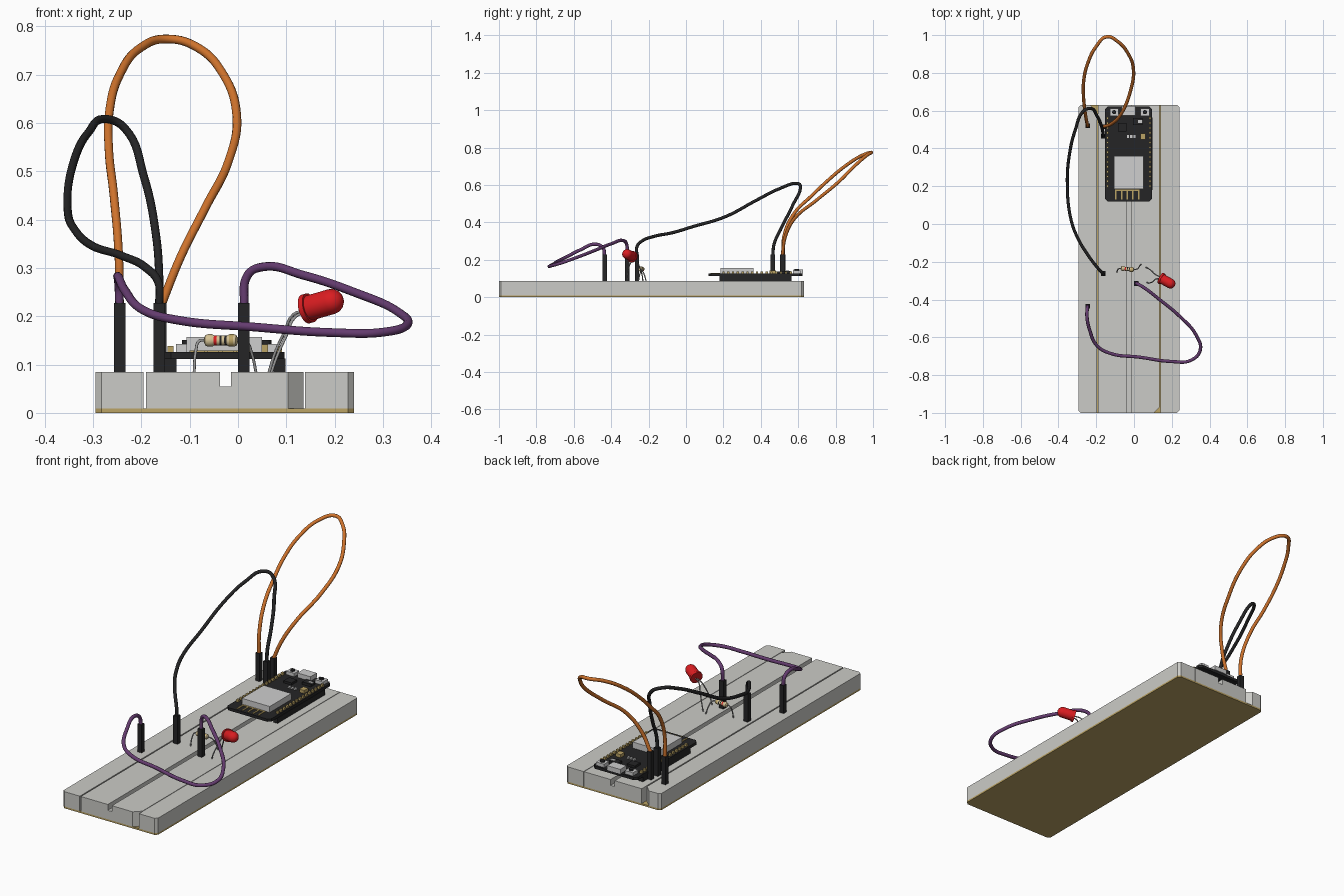
import bpy, bmesh, math
from mathutils import Vector

if "Cube" in bpy.data.objects:
    bpy.data.objects.remove(bpy.data.objects["Cube"])


def mat(name, r, g, b):
    m = bpy.data.materials.new(name)
    m.diffuse_color = (r, g, b, 1)
    m.use_nodes = True
    m.node_tree.nodes["Principled BSDF"].inputs["Base Color"].default_value = m.diffuse_color
    return m


PLASTIC = mat("pale grey plastic", .60, .60, .57)
TAN = mat("tan gold", .50, .37, .13)
BLACK = mat("black", .018, .018, .019)
ORANGE = mat("orange", .62, .17, .025)
PURPLE = mat("purple", .13, .045, .16)
RED = mat("red", .70, .012, .015)
STEEL = mat("steel grey", .33, .33, .33)
SILVER = mat("silver", .62, .62, .62)
BEIGE = mat("beige", .66, .54, .30)


def finish(bm, name, mats):
    bmesh.ops.recalc_face_normals(bm, faces=bm.faces)
    me = bpy.data.meshes.new(name)
    bm.to_mesh(me)
    bm.free()
    for m in mats:
        me.materials.append(m)
    ob = bpy.data.objects.new(name, me)
    bpy.context.collection.objects.link(ob)
    return ob


def prism(name, outline, z0, z1, m):
    bm = bmesh.new()
    face = bm.faces.new([bm.verts.new((x, y, z0)) for x, y in outline])
    ext = bmesh.ops.extrude_face_region(bm, geom=[face])
    top = [v for v in ext["geom"] if isinstance(v, bmesh.types.BMVert)]
    bmesh.ops.translate(bm, verts=top, vec=(0, 0, z1 - z0))
    return finish(bm, name, [m])


def rect(x0, x1, y0, y1, c=(0, 0, 0, 0), d=None):
    """Rectangle with corner cuts: front left, front right, back right, back left."""
    pts = []
    corners = [((x0, y0), (0, 1), (1, 0)), ((x1, y0), (-1, 0), (0, 1)),
               ((x1, y1), (0, -1), (-1, 0)), ((x0, y1), (1, 0), (0, -1))]
    for ((x, y), a, b), k in zip(corners, c):
        if k:
            pts += [(x + a[0] * k, y + a[1] * k), (x + b[0] * k, y + b[1] * k)]
        else:
            pts.append((x, y))
    return pts


def boxes(name, items, m):
    """One object from several boxes (x0, x1, y0, y1, z0, z1)."""
    bm = bmesh.new()
    for x0, x1, y0, y1, z0, z1 in items:
        vs = bmesh.ops.create_cube(bm, size=1)["verts"]
        bmesh.ops.scale(bm, vec=(x1 - x0, y1 - y0, z1 - z0), verts=vs)
        bmesh.ops.translate(bm, vec=((x0 + x1) / 2, (y0 + y1) / 2, (z0 + z1) / 2), verts=vs)
    return finish(bm, name, [m])


def tube(name, pts, r, m, res=8):
    cu = bpy.data.curves.new(name, "CURVE")
    cu.dimensions = "3D"
    cu.bevel_depth, cu.bevel_resolution = r, 3
    cu.resolution_u, cu.use_fill_caps = res, True
    sp = cu.splines.new("BEZIER")
    sp.bezier_points.add(len(pts) - 1)
    for p, co in zip(sp.bezier_points, pts):
        p.co = co
        p.handle_left_type = p.handle_right_type = "AUTO"
    cu.materials.append(m)
    ob = bpy.data.objects.new(name, cu)
    bpy.context.collection.objects.link(ob)


def lathe(name, profile, start, end, mats, bands=None, n=24):
    """Spin (radius, height) pairs around the axis start to end."""
    start, axis = Vector(start), Vector(end) - Vector(start)
    q = axis.to_track_quat("Z", "Y")
    bm = bmesh.new()
    rings = [[bm.verts.new(start + q @ Vector((r * math.cos(math.tau * i / n),
              r * math.sin(math.tau * i / n), h))) for i in range(n)] for r, h in profile]
    for s, (a, b) in enumerate(zip(rings, rings[1:])):
        for i in range(n):
            f = bm.faces.new((a[i], a[(i + 1) % n], b[(i + 1) % n], b[i]))
            f.material_index = (bands or {}).get(s, 0)
    bm.faces.new(rings[0])
    bm.faces.new(rings[-1])
    ob = finish(bm, name, mats)
    bpy.context.view_layer.objects.active = ob
    ob.select_set(True)
    bpy.ops.object.shade_smooth_by_angle(angle=math.radians(40))
    ob.select_set(False)


# Breadboard: backing sheet, two power rails, two main halves and the channel floor
Y0, Y1, Z = -1, .63, .085
prism("backing_sheet", rect(-.295, .24, Y0, Y1, (.012,) * 4), 0, .009, TAN)
prism("left_power_rail", rect(-.295, -.196, Y0, Y1, (.012, 0, .035, .012)), .009, Z, PLASTIC)
prism("right_power_rail", rect(.139, .24, Y0, Y1, (0, .012, .012, 0)), .009, Z, PLASTIC)
prism("main_left_half", rect(-.19, -.037, Y0, Y1), .009, Z, PLASTIC)
prism("main_right_half", rect(-.014, .136, Y0, Y1, (0, .032, 0, 0)), .009, Z, PLASTIC)
boxes("channel_floor", [(-.037, -.014, Y0, Y1, .009, .055)], PLASTIC)

# Microcontroller board on its two pin headers
T = .126
boxes("pin_headers", [(-.152, -.127, .18, .565, Z, .113), (.074, .098, .18, .565, Z, .113)], BLACK)
prism("controller_board", rect(-.154, .096, .12, .622, (.015,) * 4), .112, T, BLACK)
pins = [(x - .006, x + .006, y - .006, y + .006, T, T + .012)
        for x in (-.14, .085) for y in [.2 + .0257 * i for i in range(15)]]
boxes("header_pins", pins, TAN)
boxes("radio_shield", [(-.107, .05, .185, .36, T, .157)], SILVER)
boxes("antenna_trace", [(-.1 + .03 * i, -.092 + .03 * i, .13, .18, T, T + .003) for i in range(5)]
      + [(-.1, .028, .175, .182, T, T + .003)], TAN)
boxes("usb_socket", [(-.066, .008, .575, .626, T, .149)], SILVER)
boxes("buttons", [(x - .023, x + .023, .572, .612, T, .143) for x in (-.105, .058)], SILVER)
for x, side in ((-.105, "left"), (.058, "right")):
    lathe(side + "_button_cap", [(.011, 0), (.011, .008)], (x, .592, .143), (x, .592, .15), [BLACK], n=16)
boxes("chips", [(-.085, -.04, .49, .535, T, .137), (-.005, .045, .525, .56, T, .139)], BLACK)
boxes("capacitor", [(.034, .062, .447, .48, T, .142)], TAN)
boxes("small_parts", [(x, x + .011, .455, .47, T, .133) for x in (-.037, -.02, -.003)]
      + [(.02, .045, .535, .55, .139, .142)], SILVER)

# Jumper wires, each with a square plug at both ends
wires = {
    "black_wire": (BLACK, .0085, [
        (-.163, -.262, .22), (-.165, -.262, .27), (-.19, -.235, .30), (-.24, -.17, .325),
        (-.30, -.07, .345), (-.335, .03, .375), (-.353, .21, .43), (-.34, .38, .52),
        (-.31, .50, .58), (-.27, .595, .608), (-.235, .612, .59), (-.195, .57, .49),
        (-.17, .51, .37), (-.163, .47, .28), (-.163, .465, .22)]),
    "orange_wire": (ORANGE, .009, [
        (-.245, .52, .22), (-.247, .525, .33), (-.257, .58, .45), (-.267, .67, .54),
        (-.266, .76, .625), (-.245, .85, .70), (-.20, .94, .757), (-.145, .991, .774),
        (-.085, .965, .757), (-.03, .9, .70), (-.003, .82, .62), (-.02, .70, .52),
        (-.07, .58, .42), (-.12, .53, .32), (-.16, .515, .22)]),
    "purple_wire": (PURPLE, .009, [
        (-.245, -.435, .22), (-.247, -.445, .265), (-.249, -.49, .283), (-.235, -.56, .255),
        (-.195, -.645, .212), (-.125, -.685, .192), (.03, -.705, .178), (.2, -.728, .166),
        (.3, -.722, .167), (.35, -.67, .182), (.33, -.59, .21), (.24, -.487, .25),
        (.135, -.4, .285), (.05, -.335, .302), (.02, -.318, .285), (.012, -.315, .22)]),
}
for name, (m, r, pts) in wires.items():
    tube(name, pts, r, m)
    boxes(name.replace("wire", "wire_plugs"),
          [(x - .012, x + .012, y - .012, y + .012, Z - .005, .227) for x, y, _ in (pts[0], pts[-1])], BLACK)

# Resistor with coloured bands and bent legs
body = [(.005, 0), (.011, .003), (.013, .008), (.013, .016), (.0105, .021), (.0105, .027),
        (.0105, .033), (.0105, .037), (.0105, .043), (.0105, .048), (.013, .053),
        (.013, .062), (.011, .067), (.005, .07)]
lathe("resistor_body", body, (-.07, -.234, .15), (0, -.243, .15), [BEIGE, RED, BLACK, TAN],
      {4: 1, 6: 2, 8: 2, 10: 3})
tube("resistor_left_leg", [(-.065, -.235, .15), (-.08, -.236, .149), (-.087, -.245, .13), (-.091, -.255, .08)],
     .003, STEEL, 4)
tube("resistor_right_leg", [(-.005, -.242, .15), (.017, -.238, .147), (.028, -.225, .125), (.038, -.212, .08)],
     .003, STEEL, 4)

# Indicator lamp with flange, dome and two legs
dome = [(.0265 * math.cos(math.radians(a)), .062 + .0265 * math.sin(math.radians(a)))
        for a in (0, 20, 40, 60, 78, 88)]
lathe("lamp", [(.031, 0), (.031, .011), (.0265, .011)] + dome,
      (.140, -.286, .215), (.22, -.33, .238), [RED])
tube("lamp_leg_a", [(.145, -.283, .212), (.115, -.268, .204), (.095, -.25, .165), (.075, -.235, .12),
                    (.063, -.23, .08)], .003, STEEL, 4)
tube("lamp_leg_b", [(.145, -.293, .208), (.12, -.29, .2), (.1, -.305, .16), (.08, -.312, .115),
                    (.068, -.31, .08)], .003, STEEL, 4)
